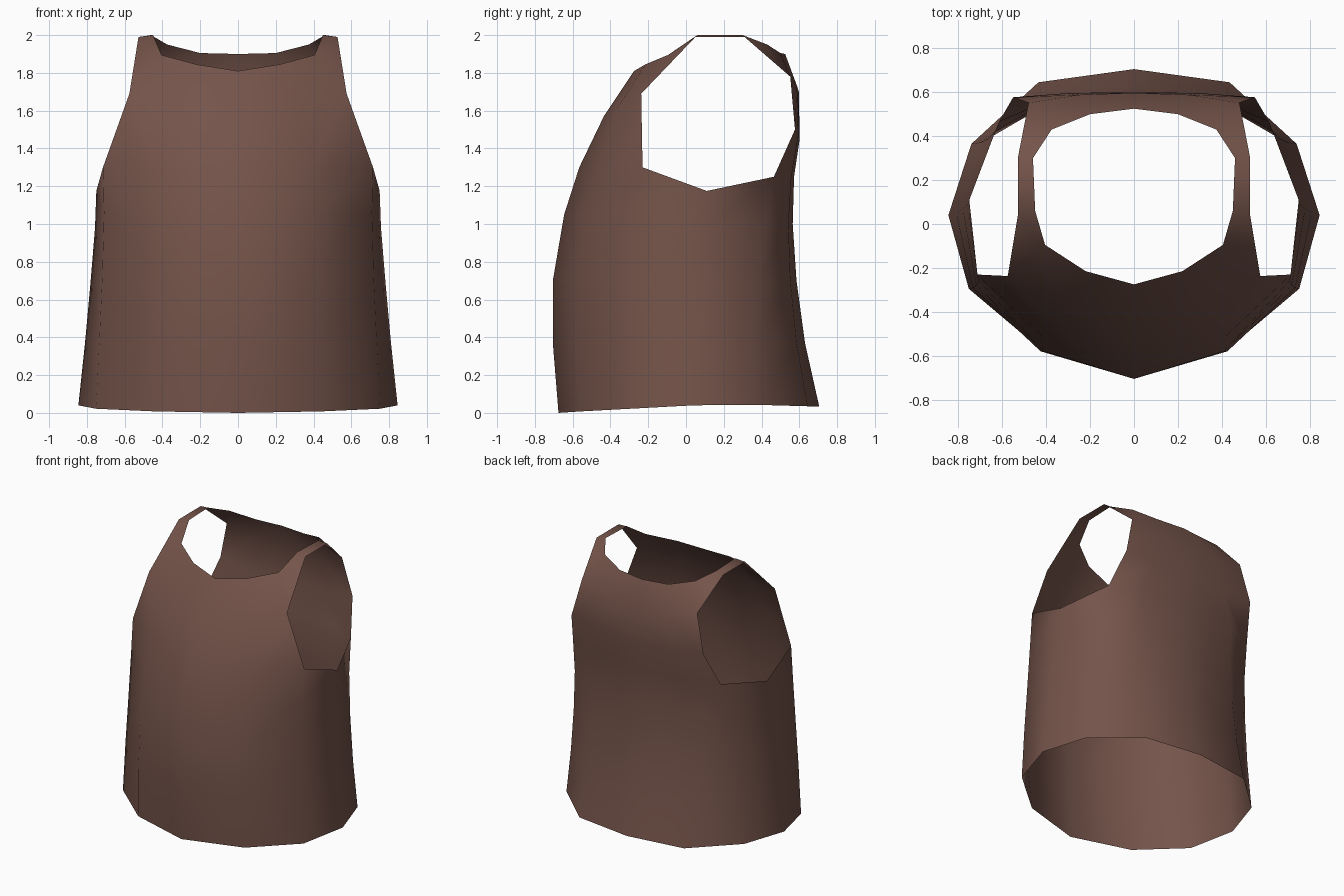
import bpy, bmesh

brown = bpy.data.materials.new("brown cloth")
brown.diffuse_color = (0.175, 0.088, 0.068, 1)

bm = bmesh.new()


def loft(rows):
    """Skin equal-length rows of points with quads."""
    grid = [[bm.verts.new(p) for p in row] for row in rows]
    for a, b in zip(grid, grid[1:]):
        for i in range(len(a) - 1):
            bm.faces.new((a[i], a[i + 1], b[i + 1], b[i]))


def mix(a, b, t):
    return a + (b - a) * t


# Body rings, hem to chest: half width, front y, side y, back y, front z, side z, back z
rings = [
    (0.845, -0.675, 0.04, 0.705, 0.00, 0.04, 0.035),
    (0.81, -0.705, 0.05, 0.63, 0.37, 0.37, 0.37),
    (0.78, -0.705, 0.07, 0.585, 0.70, 0.70, 0.70),
    (0.757, -0.645, 0.09, 0.565, 1.05, 0.98, 1.00),
    (0.75, -0.565, 0.11, 0.572, 1.30, 1.175, 1.25),
]
body = []
for i, (w, yf, ys, yb, zf, zs, zb) in enumerate(rings):
    t = i / 4
    body.append([
        (0, yf, zf),
        (w * 0.525, yf * 0.822, zf + 0.008 * (1 - t)),
        (w * mix(0.89, 0.953, t), mix(-0.295, -0.23, t * t), zf + 0.022 * (1 - t)),
        (w, ys, zs),
        (w * mix(0.876, 0.82, t), mix(0.365, 0.465, t * t), zb + 0.008 * (1 - t)),
        (w * mix(0.515, 0.53, t), yb * mix(0.915, 0.975, t), zb),
        (0, yb, zb),
    ])
loft(body)

# Front panel up to the neckline
front = [
    body[-1][:3],
    [(0, -0.435, 1.57), (0.32, -0.365, 1.61), (0.575, -0.237, 1.69)],
    [(0, -0.275, 1.81), (0.22, -0.215, 1.845), (0.405, -0.095, 1.895)],
]
loft(front)

# Back panel up to the neckline
back = [
    body[-1][4:],
    [(0.55, 0.577, 1.50), (0.31, 0.595, 1.47), (0, 0.602, 1.45)],
    [(0.48, 0.552, 1.78), (0.25, 0.588, 1.73), (0, 0.597, 1.70)],
    [(0.375, 0.43, 1.95), (0.20, 0.50, 1.905), (0, 0.525, 1.90)],
]
loft(back)

# Shoulder strap between neck edge and armhole edge
loft([
    [front[2][2], front[1][2]],
    [(0.45, 0.06, 2.0), (0.527, 0.05, 1.99)],
    [(0.46, 0.30, 2.0), (0.527, 0.31, 1.99)],
    [back[3][0], back[2][0]],
])

bmesh.ops.remove_doubles(bm, verts=bm.verts[:], dist=0.001)
for f in bm.faces:
    f.smooth = True

mesh = bpy.data.meshes.new("vest")
bm.to_mesh(mesh)
bm.free()
mesh.materials.append(brown)
vest = bpy.data.objects.new("vest", mesh)
bpy.context.collection.objects.link(vest)
mirror = vest.modifiers.new("mirror", 'MIRROR')
mirror.use_clip = True
